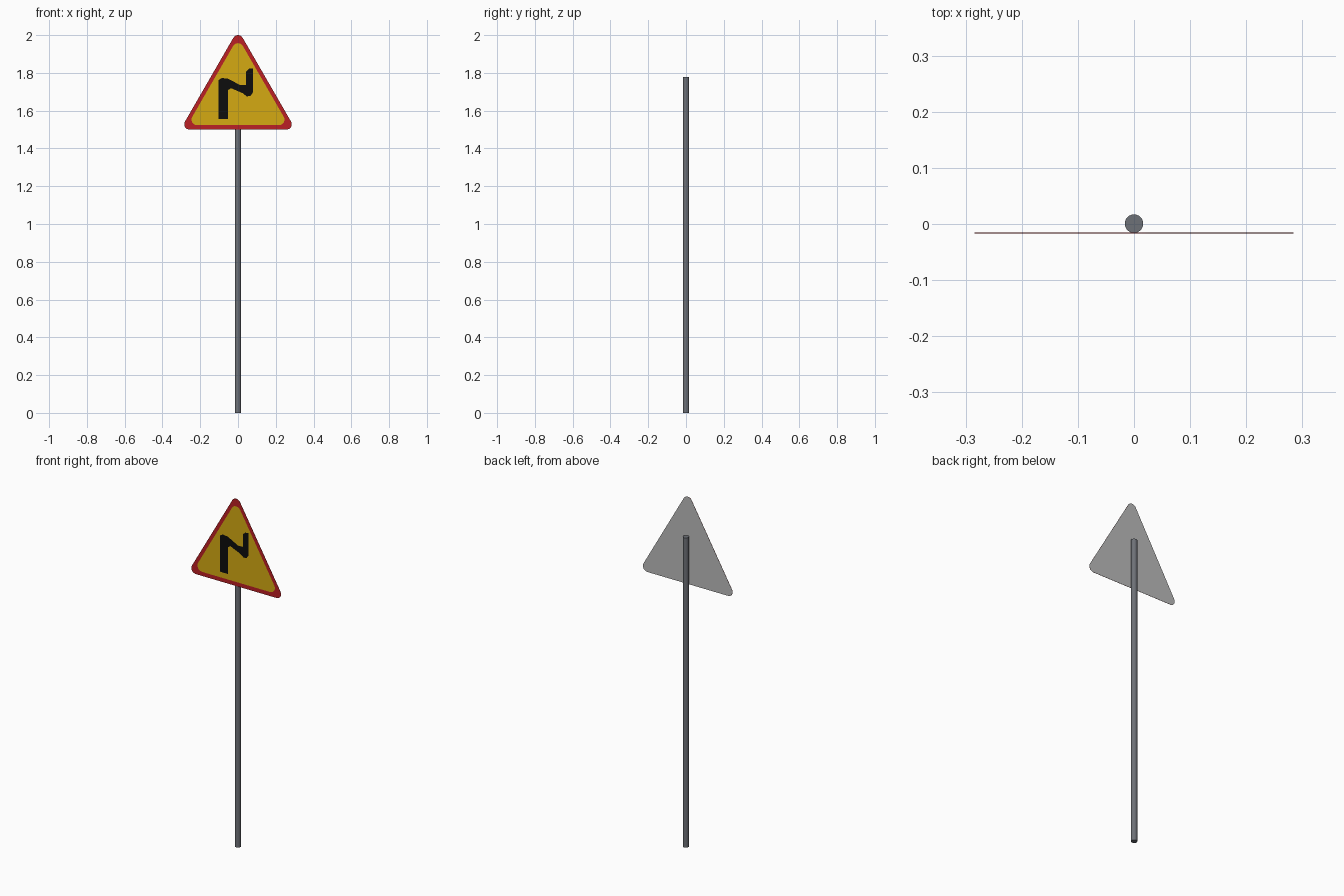
import bpy, bmesh, math
from mathutils import Vector

if "Cube" in bpy.data.objects:
    bpy.data.objects.remove(bpy.data.objects["Cube"])


def material(name, rgb):
    m = bpy.data.materials.new(name)
    m.diffuse_color = (*rgb, 1)
    m.use_nodes = True
    m.node_tree.nodes["Principled BSDF"].inputs["Base Color"].default_value = m.diffuse_color
    return m


YELLOW = material("sign yellow", (0.66, 0.40, 0.006))
RED = material("border red", (0.50, 0.014, 0.018))
BLACK = material("symbol black", (0.004, 0.004, 0.004))
BACK = material("bare metal back", (0.50, 0.50, 0.50))
STEEL = material("pole steel", (0.155, 0.165, 0.185))


def add_object(name, bm, mats):
    mesh = bpy.data.meshes.new(name)
    bm.to_mesh(mesh)
    bm.free()
    for m in mats:
        mesh.materials.append(m)
    ob = bpy.data.objects.new(name, mesh)
    bpy.context.collection.objects.link(ob)
    return ob


def sheet(name, outline, y, mats, depth=0.0):
    """Flat panel facing -y from an (x, z) outline, optionally with thickness."""
    bm = bmesh.new()
    face = bm.faces.new([bm.verts.new((x, y, z)) for x, z in outline])
    face.normal_update()
    if face.normal.y > 0:
        face.normal_flip()
    if depth:
        back = bmesh.ops.extrude_face_region(bm, geom=[face], use_keep_orig=True)
        verts = [v for v in back["geom"] if isinstance(v, bmesh.types.BMVert)]
        bmesh.ops.translate(bm, verts=verts, vec=Vector((0, depth, 0)))
        bmesh.ops.recalc_face_normals(bm, faces=bm.faces[:])
        for f in bm.faces:
            f.material_index = 1 if f.normal.y > 0.5 else 0
    return add_object(name, bm, mats)


def rounded_triangle(side, radius, base_z, steps=8):
    """Equilateral triangle of arc centres with rounded corners."""
    z0 = base_z + radius
    corners = [(side / 2, z0, -90), (0, z0 + side * math.sqrt(3) / 2, 30), (-side / 2, z0, 150)]
    pts = []
    for cx, cz, start in corners:
        for i in range(steps + 1):
            a = math.radians(start + 120 * i / steps)
            pts.append((cx + radius * math.cos(a), cz + radius * math.sin(a)))
    return pts


# sign plate: red front and rim, bare back
sheet("sign_plate", rounded_triangle(0.512, 0.0285, 1.4996), -0.0165, [RED, BACK], 0.001)

# yellow field
sheet("yellow_field", rounded_triangle(0.432, 0.030, 1.523), -0.0168, [YELLOW])

# double bend symbol
bend = [(-0.103, 1.555), (-0.053, 1.555), (-0.053, 1.708), (-0.037, 1.719),
        (0.026, 1.692), (0.046, 1.676), (0.066, 1.677), (0.079, 1.697),
        (0.079, 1.824), (0.058, 1.822), (0.043, 1.808), (0.043, 1.736),
        (0.012, 1.735), (-0.052, 1.769), (-0.086, 1.773), (-0.103, 1.762)]
sheet("bend_symbol", bend, -0.0171, [BLACK])

# pole
bm = bmesh.new()
bmesh.ops.create_cone(bm, cap_ends=True, segments=24, radius1=0.0165, radius2=0.0165, depth=1.777)
bmesh.ops.translate(bm, verts=bm.verts[:], vec=Vector((0, 0.0006, 1.777 / 2)))
for f in bm.faces:
    f.smooth = len(f.verts) == 4
for e in bm.edges:
    e.smooth = all(len(f.verts) == 4 for f in e.link_faces)
add_object("pole", bm, [STEEL])
